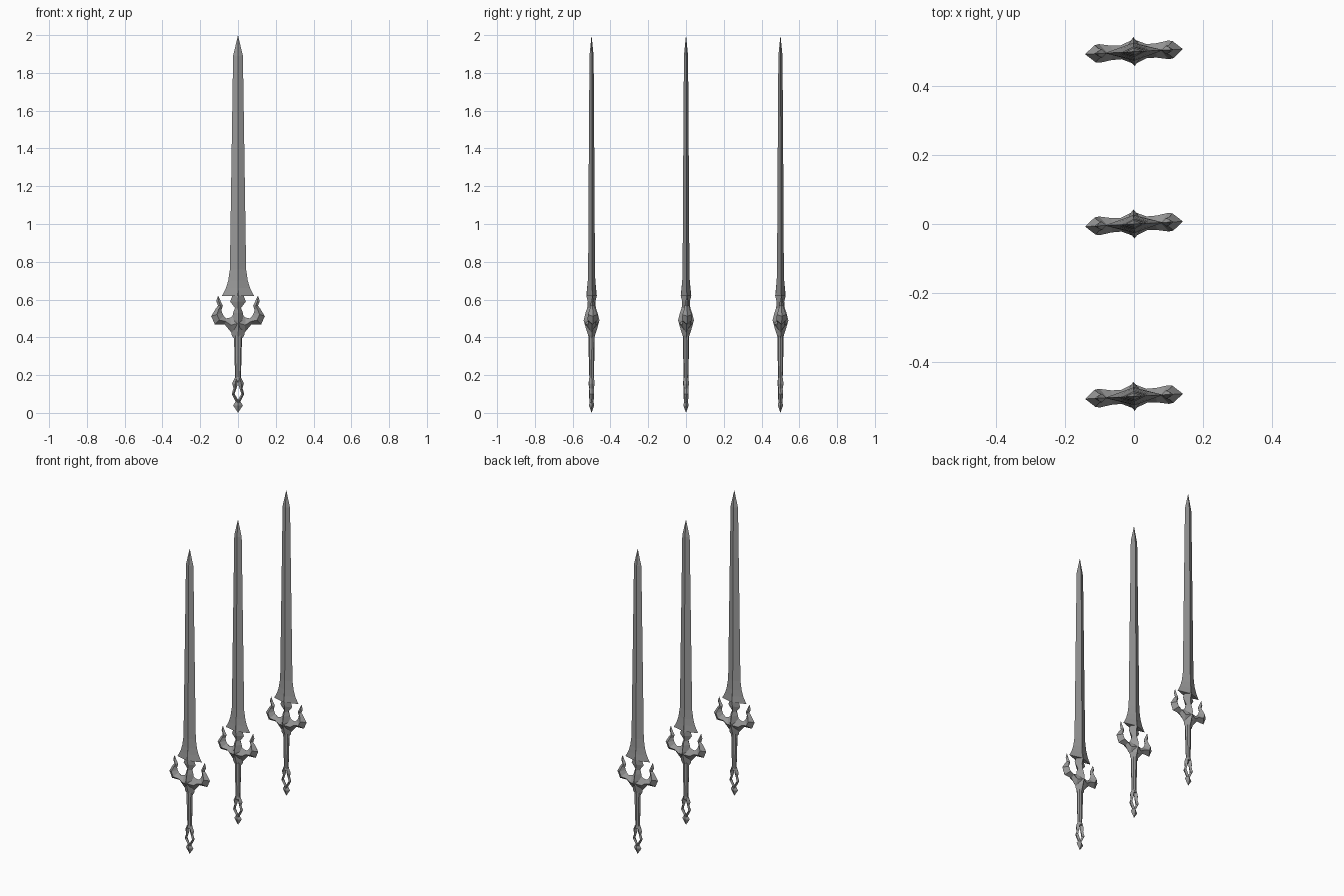
import bpy, bmesh, math
from mathutils import Matrix

cube = bpy.data.objects.get("Cube")
if cube:
    bpy.data.objects.remove(cube)

steel = bpy.data.materials.new("grey steel")
GREY = (0.32, 0.32, 0.32, 1)
steel.diffuse_color = GREY
steel.use_nodes = True
steel.node_tree.nodes["Principled BSDF"].inputs["Base Color"].default_value = GREY


def loft(bm, stations, sides=4, flip=1):
    """Skin sections, each given as (x, z) of both edges plus half thickness."""
    rings = []
    for xa, za, xb, zb, t in stations:
        ring = []
        for k in range(sides):
            a = 2 * math.pi * k / sides
            u = (1 + math.cos(a)) / 2
            ring.append(bm.verts.new((flip * (xb + (xa - xb) * u), t * math.sin(a),
                                      zb + (za - zb) * u)))
        rings.append(ring)
    for lo, hi in zip(rings, rings[1:]):
        for k in range(sides):
            n = (k + 1) % sides
            bm.faces.new((lo[k], lo[n], hi[n], hi[k]))
    bm.faces.new(rings[0])
    bm.faces.new(rings[-1])


def upright(profile):
    """Turn (z, half width, half thickness) rows into symmetric sections."""
    return [(w, z, -w, z, t) for z, w, t in profile]


def make(name, stations, sides=4, mirrored=False):
    bm = bmesh.new()
    loft(bm, stations, sides)
    if mirrored:
        loft(bm, stations, sides, -1)
    bmesh.ops.remove_doubles(bm, verts=bm.verts, dist=1e-5)
    bmesh.ops.recalc_face_normals(bm, faces=bm.faces)
    mesh = bpy.data.meshes.new(name)
    bm.to_mesh(mesh)
    bm.free()
    mesh.materials.append(steel)
    return mesh


# Long blade with a central ridge, flared at the base
blade = upright([(0.62, 0.085, 0.026), (0.66, 0.064, 0.023), (0.70, 0.052, 0.020),
                 (0.76, 0.043, 0.018), (1.30, 0.035, 0.015), (1.89, 0.026, 0.011),
                 (2.00, 0.0, 0.0)])

# Faceted centre of the guard, rising to a spear point over the blade
core = upright([(0.395, 0.022, 0.015), (0.41, 0.033, 0.018), (0.44, 0.035, 0.028),
                (0.49, 0.032, 0.042), (0.53, 0.026, 0.032), (0.555, 0.016, 0.023),
                (0.59, 0.042, 0.020), (0.62, 0.030, 0.028), (0.69, 0.0, 0.021)])

# Guard arm sweeping out and curling up into a horn
arm = [(0.0, 0.42, 0.0, 0.53, 0.036), (0.035, 0.425, 0.04, 0.505, 0.020),
       (0.07, 0.467, 0.062, 0.50, 0.021), (0.123, 0.468, 0.077, 0.515, 0.027),
       (0.142, 0.512, 0.084, 0.53, 0.025), (0.118, 0.552, 0.088, 0.545, 0.015),
       (0.106, 0.567, 0.080, 0.568, 0.012), (0.115, 0.592, 0.092, 0.592, 0.008),
       (0.106, 0.622, 0.106, 0.622, 0.0)]

# Grip
grip = upright([(0.17, 0.018, 0.013), (0.19, 0.015, 0.012),
                (0.30, 0.019, 0.015), (0.41, 0.021, 0.016)])

# Open pommel: one strand of the loop, and the drop below it
strand = [(0.018, 0.185, 0.0, 0.185, 0.013), (0.031, 0.155, 0.002, 0.148, 0.015),
          (0.024, 0.13, 0.010, 0.125, 0.011), (0.033, 0.10, 0.018, 0.10, 0.013),
          (0.015, 0.065, 0.0, 0.07, 0.011), (0.010, 0.055, 0.0, 0.055, 0.010)]
drop = upright([(0.0, 0.0, 0.0), (0.04, 0.026, 0.014), (0.068, 0.008, 0.008)])

parts = {"blade": make("blade", blade), "guard_core": make("guard_core", core),
         "guard_arms": make("guard_arms", arm, mirrored=True),
         "grip": make("grip", grip, sides=8),
         "pommel_loop": make("pommel_loop", strand, mirrored=True),
         "pommel_drop": make("pommel_drop", drop)}

# Three identical swords in a row, each turned slightly
for label, y in (("front", -0.5), ("middle", 0.0), ("back", 0.5)):
    for name, mesh in parts.items():
        ob = bpy.data.objects.new(f"{label}_{name}", mesh)
        ob.matrix_world = Matrix.Translation((0, y, 0)) @ Matrix.Rotation(math.radians(3), 4, "Z")
        bpy.context.collection.objects.link(ob)
